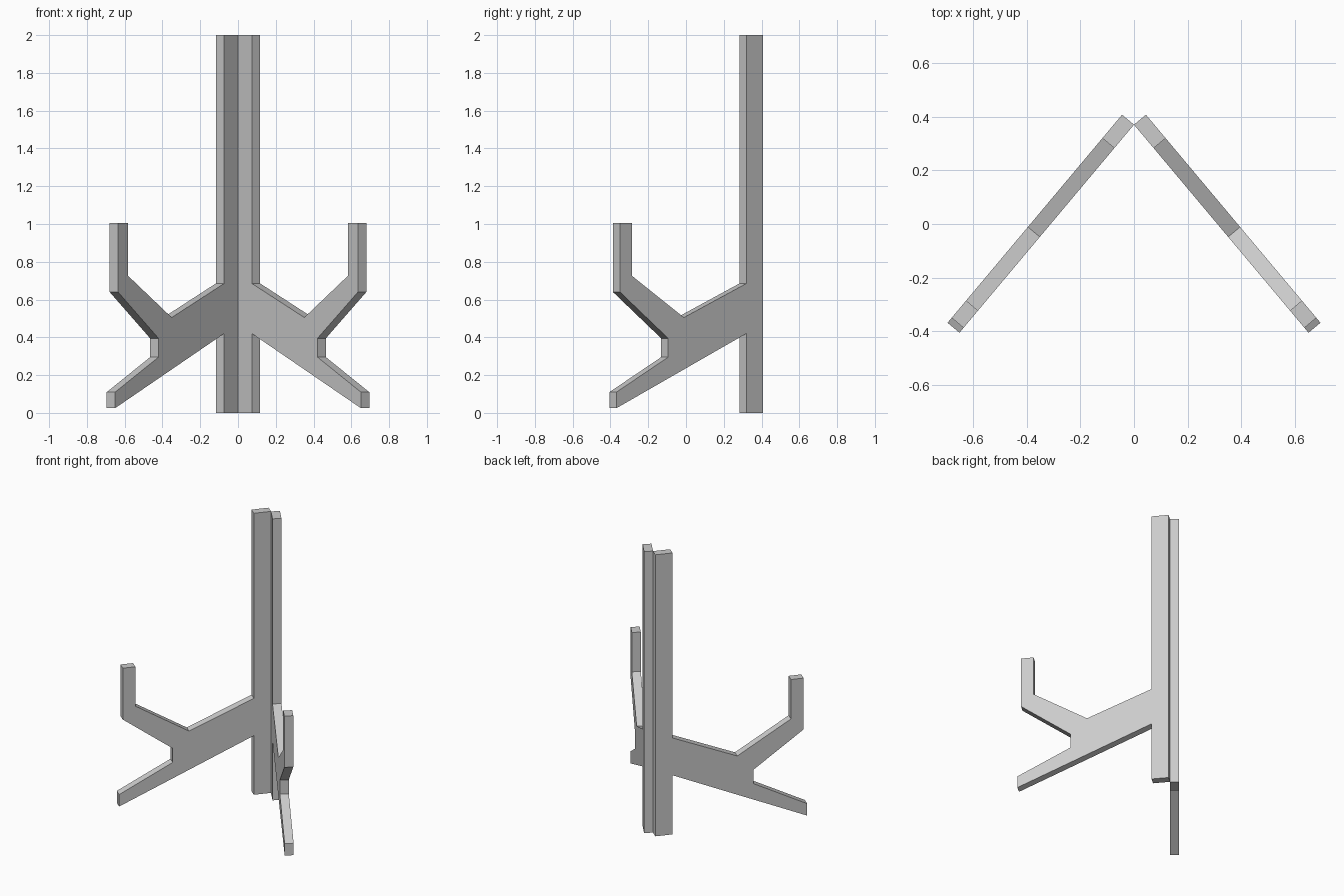
import bpy
import bmesh
from math import radians, cos, sin
from mathutils import Vector

cube = bpy.data.objects.get("Cube")
if cube:
    bpy.data.objects.remove(cube, do_unlink=True)

grey = bpy.data.materials.new("plain grey")
grey.use_nodes = True
colour = (0.6, 0.6, 0.6, 1)
grey.diffuse_color = colour
grey.node_tree.nodes["Principled BSDF"].inputs["Base Color"].default_value = colour

ANGLE = radians(50)
THICKNESS = 0.058
HINGE = Vector((0, 0.37, 0))

# Panel outline: distance out from the hinge, height
OUTLINE = [
    (0, 0), (0.114, 0), (0.114, 0.42),               # rear post foot
    (1.012, 0.025), (1.012, 0.11),                   # front foot
    (0.655, 0.295), (0.655, 0.395),                  # notch
    (0.988, 0.64), (0.988, 1.005), (0.904, 1.005),   # upright hook
    (0.904, 0.725), (0.546, 0.505), (0.114, 0.685),  # cradle
    (0.114, 2), (0, 2),                              # rear post top
]


def make_panel(name, side):
    along = Vector((side * cos(ANGLE), -sin(ANGLE), 0))
    outward = Vector((side * sin(ANGLE), cos(ANGLE), 0))
    bm = bmesh.new()
    face = bm.faces.new([bm.verts.new(HINGE + along * s + Vector((0, 0, z)))
                         for s, z in OUTLINE])
    extruded = bmesh.ops.extrude_face_region(bm, geom=[face], use_keep_orig=True)
    moved = [v for v in extruded["geom"] if isinstance(v, bmesh.types.BMVert)]
    bmesh.ops.translate(bm, verts=moved, vec=outward * THICKNESS)
    bmesh.ops.recalc_face_normals(bm, faces=bm.faces)
    mesh = bpy.data.meshes.new(name)
    bm.to_mesh(mesh)
    bm.free()
    mesh.materials.append(grey)
    bpy.context.collection.objects.link(bpy.data.objects.new(name, mesh))


# Two matching panels opening towards the front
make_panel("left_panel", 1)
make_panel("right_panel", -1)
